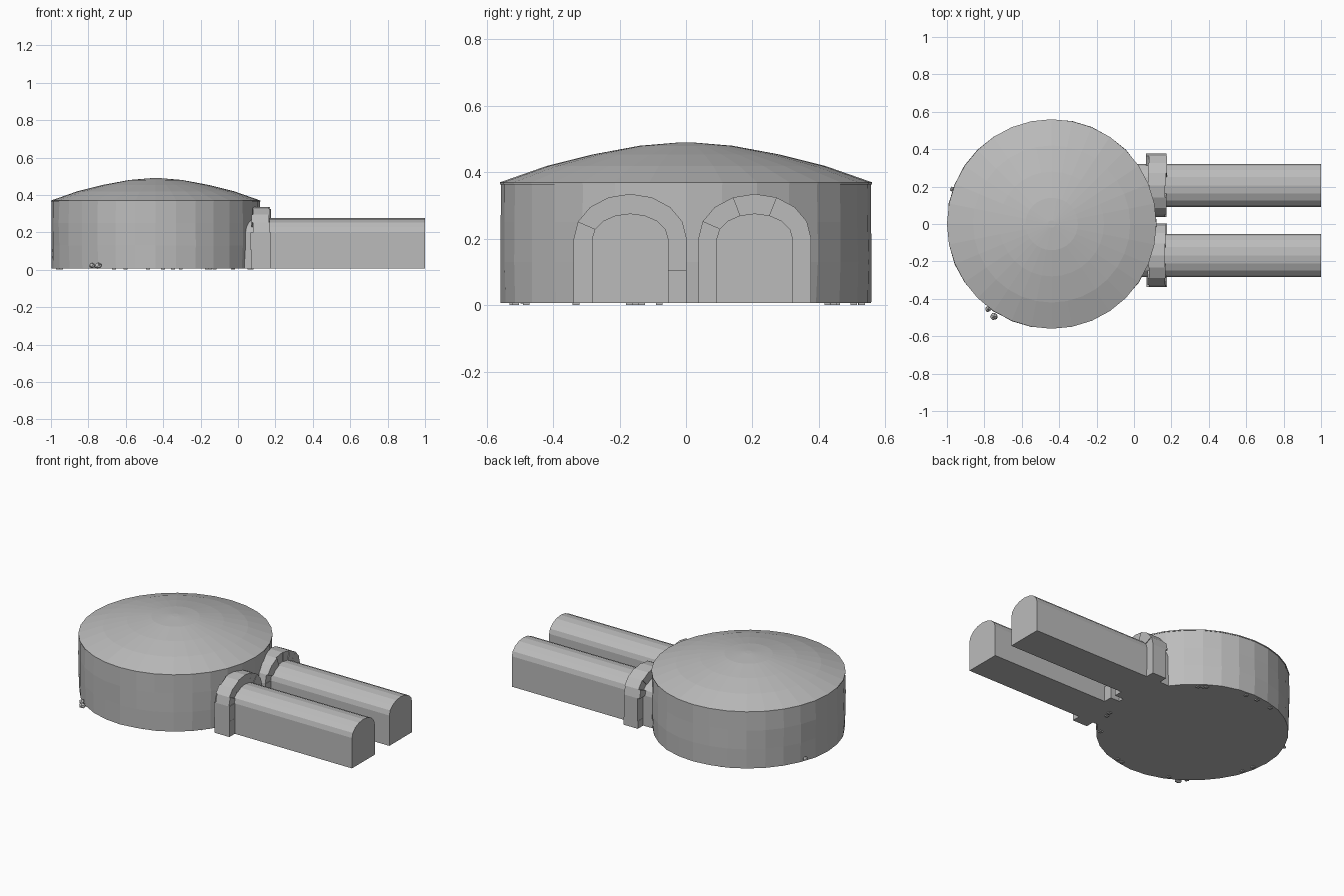
import bpy, bmesh, math, random

random.seed(4)
cube = bpy.data.objects.get("Cube")
if cube:
    bpy.data.objects.remove(cube, do_unlink=True)

stone = bpy.data.materials.new("grey_stone")
stone.use_nodes = True
GREY = (0.5, 0.5, 0.5, 1)
stone.diffuse_color = GREY
stone.node_tree.nodes["Principled BSDF"].inputs["Base Color"].default_value = GREY

BASE, SPRING = 0.007, 0.2
CX, RADIUS, SIDES = -0.44, 0.56, 32


def finish(name, bm):
    bmesh.ops.recalc_face_normals(bm, faces=bm.faces)
    mesh = bpy.data.meshes.new(name)
    bm.to_mesh(mesh)
    bm.free()
    mesh.materials.append(stone)
    obj = bpy.data.objects.new(name, mesh)
    bpy.context.collection.objects.link(obj)
    return obj


def lathe(name, rings, wobble=0.0):
    """Closed round body from (radius, height) rings; inner wall rings wobble."""
    bm = bmesh.new()
    loops = []
    for k, (r, z) in enumerate(rings):
        loop = []
        for i in range(SIDES):
            a = 2 * math.pi * i / SIDES
            rr = r + (random.uniform(-wobble, wobble / 2) if k < len(rings) - 1 else 0)
            loop.append(bm.verts.new((CX + rr * math.cos(a), rr * math.sin(a), z)))
        loops.append(loop)
    for lo, hi in zip(loops, loops[1:]):
        for i in range(SIDES):
            j = (i + 1) % SIDES
            bm.faces.new((lo[i], lo[j], hi[j], hi[i]))
    bm.faces.new(loops[0])
    bm.faces.new(loops[-1])
    return finish(name, bm)


def arch(half, rise, leg_cut=None, steps=8):
    """Points (y, z) of an arch, from one foot over the top to the other."""
    curve = [(-half * math.cos(math.pi * i / steps),
              SPRING + rise * math.sin(math.pi * i / steps)) for i in range(steps + 1)]
    cut = [leg_cut] if leg_cut else []
    feet = [BASE] + cut
    return [(-half, z) for z in feet] + curve + [(half, z) for z in reversed(feet)]


def extrude_x(bm, outline, x0, x1):
    ends = [[bm.verts.new((x, y, z)) for y, z in outline] for x in (x0, x1)]
    n = len(outline)
    for i in range(n):
        j = (i + 1) % n
        bm.faces.new((ends[0][i], ends[0][j], ends[1][j], ends[1][i]))
    bm.faces.new(ends[0])
    bm.faces.new(ends[1])


# Round chamber wall and shallow domed roof
lathe("chamber_wall", [(0.557, BASE), (0.56, 0.13), (0.56, 0.25), (0.557, 0.368)], 0.004)
lathe("domed_roof", [(RADIUS, 0.364), (RADIUS, 0.37), (0.42, 0.419), (0.28, 0.454),
                     (0.14, 0.48), (0.02, 0.49)])

# Two vaulted passages, each with a stone arch at the chamber end
for side, cy, cut in (("right", -0.168, 0.105), ("left", 0.207, 0.055)):
    bm = bmesh.new()
    extrude_x(bm, [(cy + y, z) for y, z in arch(0.115, 0.076)], 0.0, 1.0)
    finish(side + "_passage", bm)

    bm = bmesh.new()
    inner, outer = arch(0.110, 0.072, cut), arch(0.17, 0.135, cut)
    for i in range(len(inner) - 1):
        block = [inner[i], outer[i], outer[i + 1], inner[i + 1]]
        extrude_x(bm, [(cy + y, z) for y, z in block],
                  random.uniform(0.06, 0.085), random.uniform(0.165, 0.177))
    finish(side + "_stone_arch", bm)

# Loose stones at the foot of the wall
for n, (x, y, z, s) in enumerate([(-0.75, -0.495, 0.02, 0.022), (-0.78, -0.455, 0.022, 0.018),
                                  (-0.97, 0.185, 0.025, 0.016)]):
    bm = bmesh.new()
    bmesh.ops.create_icosphere(bm, subdivisions=1, radius=s)
    for v in bm.verts:
        v.co *= random.uniform(0.8, 1.1)
        v.co.x += x
        v.co.y += y
        v.co.z = max(0.0, v.co.z * 0.8 + z)
    finish("loose_stone_%d" % (n + 1), bm)

# Small stones showing just under the floor
bm = bmesh.new()
for i in range(14):
    a = random.uniform(0, 2 * math.pi)
    x, y = CX + 0.53 * math.cos(a), 0.53 * math.sin(a)
    made = bmesh.ops.create_cube(bm, size=0.02)["verts"]
    for v in made:
        v.co.x += x
        v.co.y += y
        v.co.z += 0.01
finish("footing_stones", bm)
